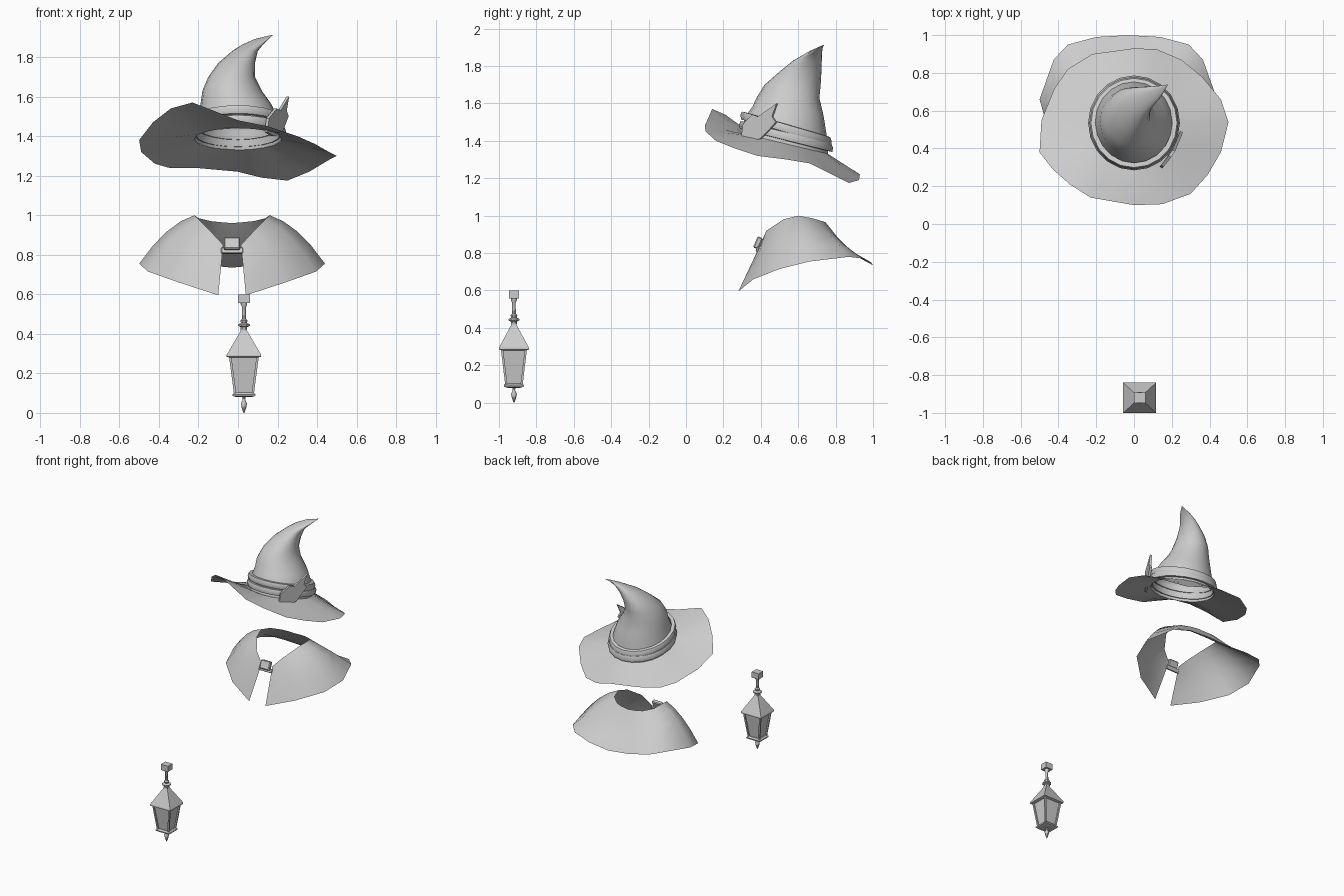
import bpy, bmesh
from math import sin, cos, pi, atan2, radians
from mathutils import Vector, Matrix

if "Cube" in bpy.data.objects:
    bpy.data.objects.remove(bpy.data.objects["Cube"])


def finish(name, bm, angle=40):
    bmesh.ops.recalc_face_normals(bm, faces=bm.faces)
    me = bpy.data.meshes.new(name)
    bm.to_mesh(me)
    bm.free()
    ob = bpy.data.objects.new(name, me)
    bpy.context.collection.objects.link(ob)
    if angle:
        bpy.ops.object.select_all(action='DESELECT')
        bpy.context.view_layer.objects.active = ob
        ob.select_set(True)
        bpy.ops.object.shade_smooth_by_angle(angle=radians(angle))
    return ob


def loft(name, rows, closed=True, caps=False, wrap=False, angle=40):
    bm = bmesh.new()
    vs = [[bm.verts.new(p) for p in r] for r in rows]
    n = len(rows[0])
    pairs = list(zip(vs, vs[1:]))
    if wrap:
        pairs.append((vs[-1], vs[0]))
    for a, b in pairs:
        for i in range(n if closed else n - 1):
            j = (i + 1) % n
            bm.faces.new((a[i], a[j], b[j], b[i]))
    if caps:
        bm.faces.new(vs[0])
        bm.faces.new(vs[-1])
    return finish(name, bm, angle)


def ring(cx, cy, z, rx, ry, slope=0, n=20, turn=0):
    pts = []
    for i in range(n):
        a = 2 * pi * i / n + turn
        pts.append((cx + rx * cos(a), cy + ry * sin(a), z + slope * ry * sin(a)))
    return pts


# Hat brim: wavy edge, high at the front left, low at the back
edge = [(-.5, .38, 1.38), (-.49, .55, 1.32), (-.42, .72, 1.26), (-.35, .82, 1.24),
        (-.22, .9, 1.24), (0, .93, 1.22), (.12, .925, 1.19), (.25, .87, 1.175),
        (.36, .78, 1.22), (.46, .66, 1.28), (.5, .54, 1.30), (.46, .38, 1.32),
        (.39, .26, 1.36), (.3, .16, 1.40), (.15, .105, 1.45), (0, .1, 1.48),
        (-.23, .14, 1.57), (-.34, .21, 1.54), (-.43, .29, 1.47)]
inner = []
for x, y, z in edge:
    a = atan2(y - .53, x)
    inner.append((.22 * cos(a), .53 + .23 * sin(a), 1.385 - .055 * sin(a)))
middle = [Vector(a).lerp(Vector(b), .5) for a, b in zip(inner, edge)]
loft("hat_brim", [inner, middle, edge])

# Hat crown: rings following the bent cone
crown = [(0, .53, 1.385, .22, .23, -.24), (0, .535, 1.47, .21, .22, -.26),
         (-.01, .545, 1.56, .18, .19, -.12), (-.03, .545, 1.63, .15, .168, 0),
         (-.032, .57, 1.70, .118, .15, 0), (-.007, .612, 1.77, .093, .112, 0),
         (.035, .65, 1.83, .065, .076, 0), (.07, .672, 1.86, .054, .055, .1),
         (.115, .695, 1.887, .036, .035, .2), (.15, .718, 1.902, .016, .016, .2),
         (.175, .735, 1.912, .003, .003, 0)]
loft("hat_crown", [ring(*c) for c in crown])

# Two hat bands around the base of the crown
for name, z, rx, slope in (("lower_hat_band", 1.425, .235, -.25), ("upper_hat_band", 1.468, .228, -.29)):
    prof = [(-.025, -.024), (.004, -.022), (.008, 0), (0, .02), (-.025, .022)]
    loft(name, [ring(0, .535, z + dz, rx + dr, rx + .008 + dr, slope) for dr, dz in prof], wrap=True)

# Leaf ornament, flat jagged blade tucked into the band
leaf = [(.30, 1.42), (.31, 1.49), (.36, 1.54), (.39, 1.53), (.49, 1.60), (.465, 1.53),
        (.485, 1.50), (.45, 1.46), (.40, 1.41), (.34, 1.40)]


def leaf_point(y, z, off):
    x = .135 + (y - .30) * .6 + max(0, .02 - abs(y - .38) * .2)
    return (x + off, y - off * .6, z)


loft("leaf_ornament", [[leaf_point(y, z, o) for y, z in leaf] for o in (-.004, .01)], caps=True, angle=30)

# Shoulder cape: left half columns (neck point, hem point, bulge), mirrored about x = CX
CX = -.03
cols = [((-.075, .40, .85), (-.10, .28, .595), 0), ((-.14, .43, .92), (-.30, .36, .66), .02),
        ((-.20, .52, .98), (-.455, .5, .715), .035), ((-.22, .6, 1.0), (-.5, .66, .755), .04),
        ((-.20, .68, .985), (-.425, .87, .78), .01), ((-.14, .73, .97), (-.35, .95, .77), -.02),
        ((-.09, .745, .965), (-.2, .99, .75), -.03), ((CX, .75, .96), (CX, 1.0, .735), -.03)]
rows = []
for t in (0, .25, .5, .75, 1):
    half = []
    for n, h, b in cols:
        p = Vector(n).lerp(Vector(h), t)
        p.z += b * 4 * t * (1 - t)
        half.append(p)
    rows.append(half + [Vector((2 * CX - p.x, p.y, p.z)) for p in half[-2::-1]])
loft("cape", rows, closed=False)


def box(name, loc, size, tilt=0, bevel=.006):
    bm = bmesh.new()
    m = Matrix.Translation(loc) @ Matrix.Rotation(tilt, 4, 'X') @ Matrix.Diagonal((*size, 1))
    bmesh.ops.create_cube(bm, size=1, matrix=m)
    if bevel:
        bmesh.ops.bevel(bm, geom=bm.edges[:], offset=bevel, segments=1, affect='EDGES')
    return finish(name, bm, 0)


# Cape clasp: buckle over a strap
box("clasp_buckle", (CX, .385, .855), (.082, .03, .065), -.4)
box("clasp_strap", (CX, .385, .82), (.11, .018, .03), -.4, .003)

# Lantern
LX, LY = .03, -.92
Q = 2 ** .5


def square(hx, hy, z):
    return ring(LX, LY, z, hx * Q, hy * Q, n=4, turn=pi / 4)


def stack(name, prof):
    loft(name, [square(h * 1.09, h, z) for h, z in prof], caps=True, angle=0)


def turned(name, prof, n=8):
    loft(name, [ring(LX, LY, z, r, r, n=n, turn=pi / 8) for r, z in prof], caps=True)


turned("lantern_finial", [(.003, 0), (.012, .025), (.017, .048), (.007, .065), (.008, .075), (.014, .09)])
stack("lantern_base", [(.035, .08), (.052, .085), (.054, .094), (.044, .104)])
stack("lantern_glass", [(.038, .10), (.06, .285)])
stack("lantern_roof", [(.066, .28), (.08, .284), (.08, .294), (.015, .415), (.015, .425)])
turned("lantern_collar", [(.012, .41), (.018, .425), (.018, .434), (.032, .44), (.032, .447),
                          (.016, .455), (.02, .468), (.011, .476), (.01, .535), (.018, .548), (.018, .56)])
box("lantern_top_block", (LX, LY, .578), (.06, .055, .044), 0, 0)

# Slanted corner posts of the lantern body
for i, (sx, sy) in enumerate(((1, 1), (-1, 1), (-1, -1), (1, -1))):
    ends = []
    for h, z in ((.041, .098), (.064, .288)):
        x, y, w = LX + sx * h * 1.09, LY + sy * h, .006
        ends.append([(x - w, y - w, z), (x + w, y - w, z), (x + w, y + w, z), (x - w, y + w, z)])
    loft(f"lantern_post_{i + 1}", ends, caps=True, angle=0)
